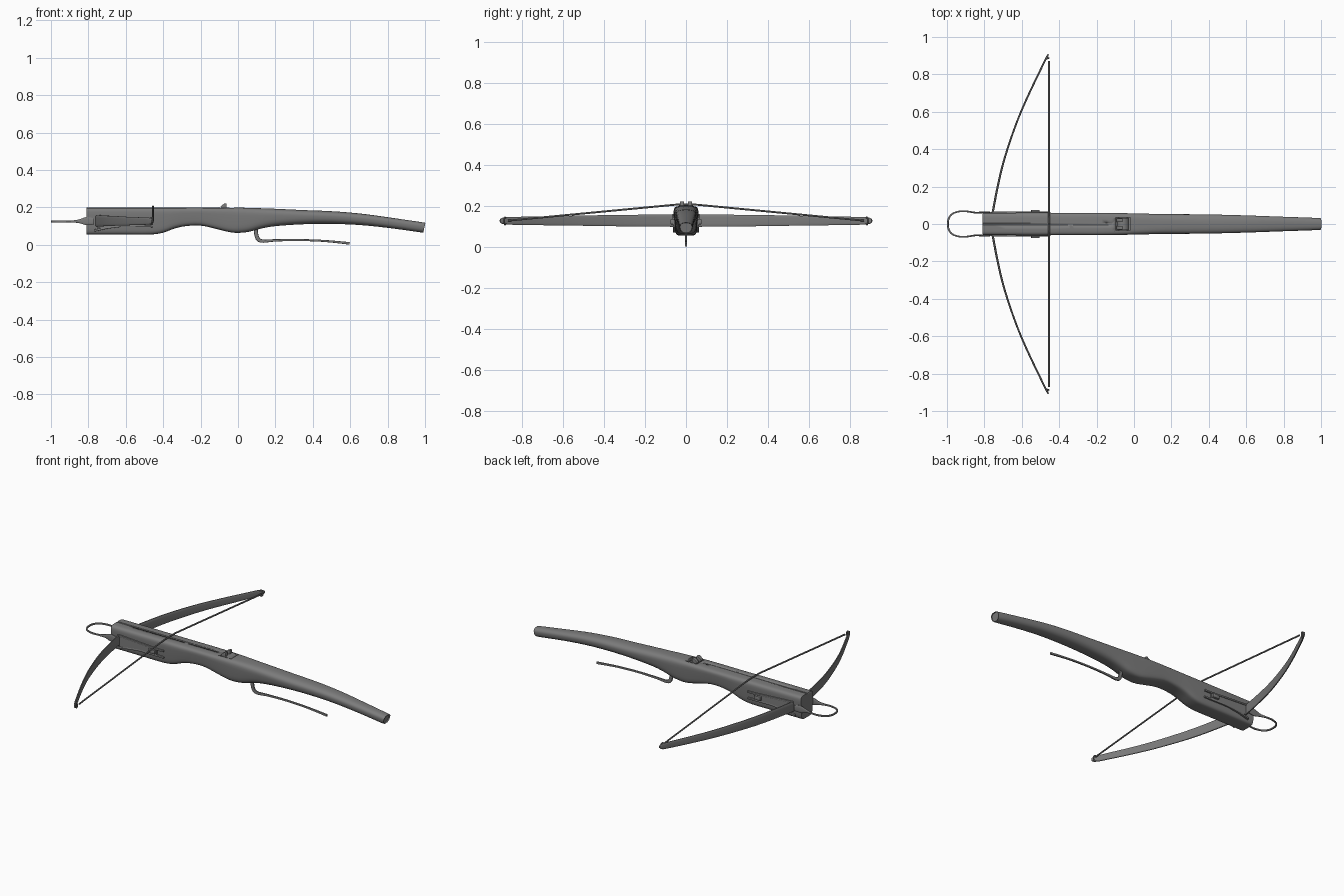
import bpy, bmesh, math
from mathutils import Vector

if "Cube" in bpy.data.objects:
    bpy.data.objects.remove(bpy.data.objects["Cube"])

# One dark grey for all parts
GREY = bpy.data.materials.new("dark_grey")
GREY.diffuse_color = (.2, .2, .2, 1)
GREY.use_nodes = True
GREY.node_tree.nodes["Principled BSDF"].inputs["Base Color"].default_value = GREY.diffuse_color


def smooth_path(keys, steps=6):
    """Catmull-Rom through tuples of any length."""
    out = []
    for i in range(len(keys) - 1):
        p = [Vector(keys[min(max(i + k, 0), len(keys) - 1)]) for k in (-1, 0, 1, 2)]
        for s in range(steps):
            t = s / steps
            out.append(0.5 * (2 * p[1] + (p[2] - p[0]) * t
                              + (2 * p[0] - 5 * p[1] + 4 * p[2] - p[3]) * t ** 2
                              + (3 * p[1] - p[0] - 3 * p[2] + p[3]) * t ** 3))
    return out + [Vector(keys[-1])]


def oval(n, power):
    """Unit superellipse outline."""
    pts = []
    for i in range(n):
        a = 2 * math.pi * (i + 0.5) / n
        c, s = math.cos(a), math.sin(a)
        pts.append((math.copysign(abs(c) ** (2 / power), c), math.copysign(abs(s) ** (2 / power), s)))
    return pts


def finish(name, bm, angle=35):
    bmesh.ops.recalc_face_normals(bm, faces=bm.faces)
    me = bpy.data.meshes.new(name)
    bm.to_mesh(me)
    bm.free()
    me.materials.append(GREY)
    ob = bpy.data.objects.new(name, me)
    bpy.context.collection.objects.link(ob)
    bpy.ops.object.select_all(action='DESELECT')
    ob.select_set(True)
    bpy.context.view_layer.objects.active = ob
    bpy.ops.object.shade_smooth_by_angle(angle=math.radians(angle))
    return ob


def loft(name, rings, closed=False):
    bm = bmesh.new()
    vs = [[bm.verts.new(p) for p in r] for r in rings]
    n = len(vs[0])
    for i in range(len(vs) if closed else len(vs) - 1):
        a, b = vs[i], vs[(i + 1) % len(vs)]
        for j in range(n):
            bm.faces.new((a[j], a[(j + 1) % n], b[(j + 1) % n], b[j]))
    if not closed:
        bm.faces.new(vs[0])
        bm.faces.new(vs[-1])
    return finish(name, bm)


def sweep(name, path, up, n=12, power=2.6, closed=False):
    """Path of (x, y, z, in-plane thickness, size along up)."""
    up, m, rings = Vector(up), len(path), []
    for i, k in enumerate(path):
        a = path[(i - 1) % m if closed else max(i - 1, 0)]
        b = path[(i + 1) % m if closed else min(i + 1, m - 1)]
        tan = (Vector(b[:3]) - Vector(a[:3])).normalized()
        side = tan.cross(up).normalized()
        top = side.cross(tan)
        rings.append([Vector(k[:3]) + side * u * k[3] / 2 + top * v * k[4] / 2 for u, v in oval(n, power)])
    return loft(name, rings, closed)


def prism(name, outline, y0, y1, bevel=0.0):
    """Side outline in x, z extruded along y."""
    bm = bmesh.new()
    f = bm.faces.new([bm.verts.new((x, y0, z)) for x, z in outline])
    ext = bmesh.ops.extrude_face_region(bm, geom=[f])
    for v in ext['geom']:
        if isinstance(v, bmesh.types.BMVert):
            v.co.y = y1
    if bevel:
        bmesh.ops.bevel(bm, geom=bm.edges[:], offset=bevel, segments=2, affect='EDGES', profile=0.5)
    return finish(name, bm)


def rect(x0, x1, z0, z1):
    return [(x0, z0), (x1, z0), (x1, z1), (x0, z1)]


def mirrored(half, middle):
    """Half a path, its middle point, and the half mirrored in y."""
    return half + [middle] + [(k[0], -k[1], *k[2:]) for k in reversed(half)]


# Stock: x, top, bottom, half width, squareness
keys = [(-.81, .199, .055, .062, 6), (-.62, .199, .055, .063, 6), (-.47, .199, .055, .063, 6),
        (-.40, .199, .065, .063, 5.5), (-.34, .199, .087, .063, 5), (-.28, .199, .100, .062, 5),
        (-.20, .199, .103, .062, 5), (-.12, .199, .086, .062, 5), (-.05, .199, .069, .061, 5),
        (.0, .199, .064, .060, 4.5), (.06, .198, .070, .059, 4), (.12, .196, .086, .058, 3.4),
        (.20, .193, .100, .057, 3), (.35, .186, .110, .056, 2.6), (.5, .180, .112, .053, 2.5),
        (.65, .168, .106, .048, 2.5), (.8, .148, .091, .042, 2.5), (.98, .121, .067, .035, 2.5),
        (.990, .117, .069, .031, 2.5)]
rings = []
for x, top, bot, w, power in smooth_path(keys, 3):
    mid, h = (top + bot) / 2, (top - bot) / 2
    rings.append([Vector((x + .006 * v * max(0, (x - .9) * 10), u * w * (.91 + .09 * v), mid + v * h))
                  for u, v in oval(32, power)])
stock = loft("stock", rings)


def cut(target, cutter):
    mod = target.modifiers.new("cut", 'BOOLEAN')
    mod.operation, mod.solver, mod.object = 'DIFFERENCE', 'EXACT', cutter
    bpy.context.view_layer.objects.active = target
    bpy.ops.object.modifier_apply(modifier=mod.name)
    bpy.data.objects.remove(cutter)


# Shallow bolt groove and nut socket
cut(stock, prism("groove_cutter", rect(-.83, -.12, .1965, .23), -.005, .005))
cut(stock, prism("socket_cutter", rect(-.096, -.022, .182, .23), -.035, .035))

# Nut with two string prongs
nut = [(-.059 + .034 * math.cos(a), .167 + .034 * math.sin(a))
       for a in [i * math.pi / 12 for i in range(24)]]
prism("nut", nut, -.033, .033)
for s, side in ((1, "left"), (-1, "right")):
    prism(f"nut_prong_{side}", [(-.094, .203), (-.085, .213), (-.071, .222), (-.062, .222), (-.060, .19), (-.088, .19)],
          s * .010, s * .030, .002)

# Bow limbs as one flat tapering band with rounded tips
half = [(-.458, .908, .127, .008, .012), (-.462, .900, .127, .010, .026), (-.470, .885, .127, .010, .034),
        (-.490, .845, .127, .010, .039), (-.578, .66, .127, .010, .045), (-.643, .5, .128, .010, .051),
        (-.706, .3, .128, .011, .057), (-.754, .07, .128, .012, .061)]
sweep("bow", smooth_path(mirrored(half, (-.76, 0, .128, .012, .061))), (0, 0, 1), power=4)

# String with tight end loops around the tips
string = [(-.455, -.87, .128), (-.455, -.05, .206), (-.455, .05, .206), (-.455, .87, .128)]
sweep("bowstring", [(*p, .010, .010) for p in string], (0, 0, 1), n=8, power=2)
for s, side in ((1, "left"), (-1, "right")):
    loop = [(-.464 + .009 * math.cos(a), s * (.884 + .004 * math.cos(a)), .127 + .018 * math.sin(a), .008, .008)
            for a in [i * math.pi / 10 for i in range(20)]]
    sweep(f"string_loop_{side}", loop, (0, 1, 0), n=8, power=2, closed=True)

# Foot stirrup, flaring where it meets the stock
half = [(-.77, .064, .125, .008, .034), (-.81, .062, .127, .009, .044), (-.85, .061, .126, .009, .020),
        (-.89, .067, .125, .009, .011), (-.93, .068, .125, .009, .011), (-.97, .055, .125, .009, .011),
        (-.99, .030, .125, .010, .011)]
sweep("stirrup", smooth_path(mirrored(half, (-.995, 0, .125, .010, .011)), 5), (0, 0, 1))

# Bow irons on both sides of the stock
for s, side in ((1, "left"), (-1, "right")):
    prism(f"iron_upper_bar_{side}", [(-.76, .149), (-.50, .134), (-.455, .134), (-.455, .144), (-.50, .144), (-.76, .160)],
          s * .052, s * .067, .002)
    prism(f"iron_lower_bar_{side}", [(-.77, .070), (-.70, .086), (-.62, .096), (-.455, .094), (-.455, .104),
                                     (-.62, .107), (-.70, .097), (-.77, .082)], s * .050, s * .064, .002)
    prism(f"iron_plate_{side}", [(-.75, .09), (-.50, .10), (-.50, .138), (-.75, .152)], s * .05, s * .0635)
    prism(f"iron_wedge_{side}", rect(-.55, -.505, .110, .134), s * .05, s * .076, .004)

# Trigger lever under the stock
lever = [(.095, 0, .095, .022, .010), (.097, 0, .060, .022, .010), (.108, 0, .030, .022, .010),
         (.135, 0, .020, .018, .010), (.20, 0, .024, .013, .010), (.32, 0, .026, .011, .010),
         (.46, 0, .021, .011, .010), (.597, 0, .008, .014, .010)]
sweep("trigger_lever", smooth_path(lever, 5), (0, 1, 0), power=4)
